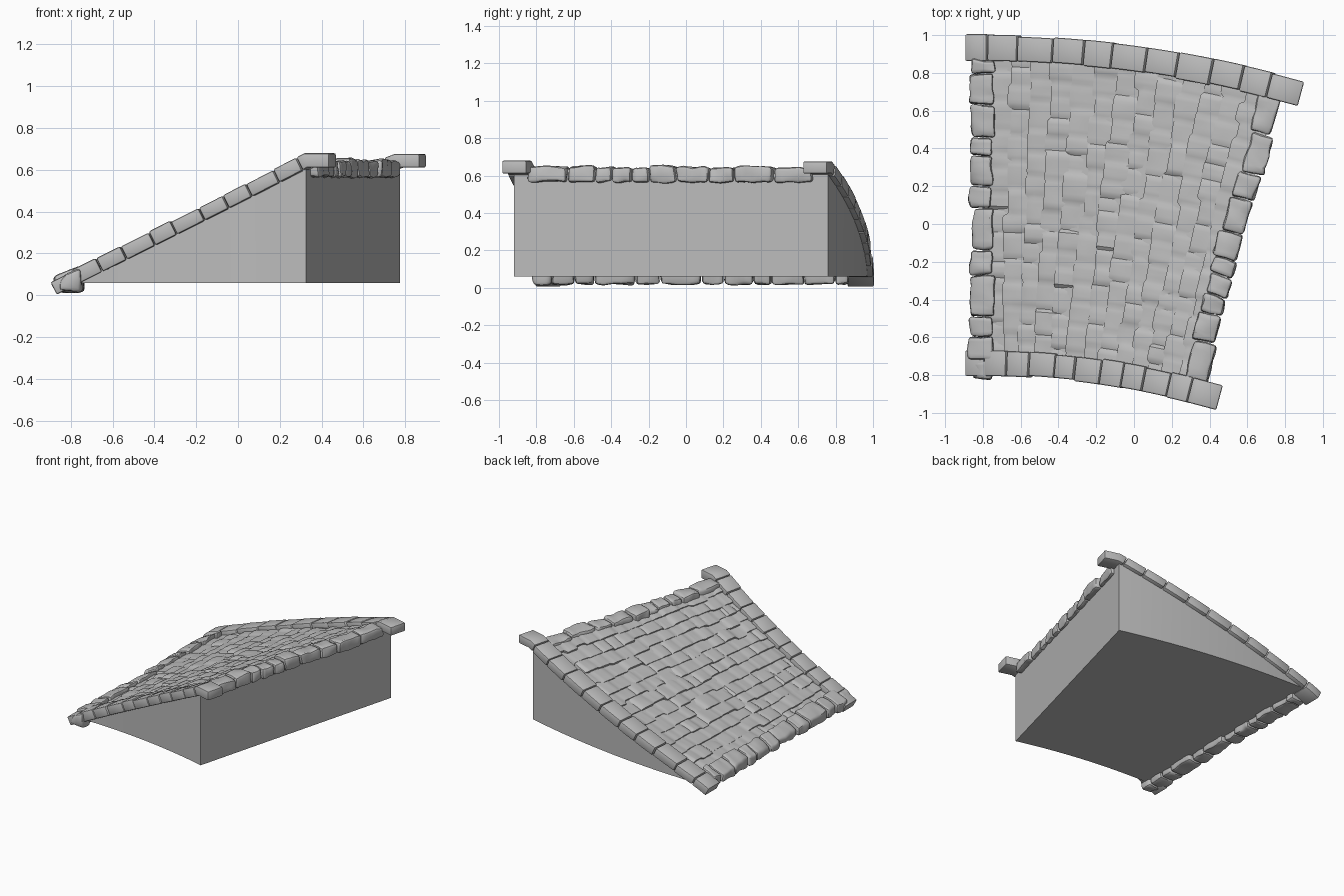
import bpy, bmesh, math, random
from mathutils import Vector, noise

random.seed(7)
old = bpy.data.objects.get("Cube")
if old:
    bpy.data.objects.remove(old, do_unlink=True)

GREY = (0.5, 0.5, 0.5, 1)
stone = bpy.data.materials.new("stone grey")
stone.use_nodes = True
stone.diffuse_color = GREY
stone.node_tree.nodes["Principled BSDF"].inputs["Base Color"].default_value = GREY

# The roof sweeps round an arc centre while it climbs
CENTRE = Vector((-0.83, -5.23, 0))
SWEEP = math.radians(15)
FRONT, BACK = 4.463, 6.20
LOW, RISE = 0.10, 0.58
OUT = Vector((math.sin(SWEEP), math.cos(SWEEP), 0))
ALONG = Vector((math.cos(SWEEP), -math.sin(SWEEP), 0))


def point(s, r, h=0.0):
    """Point at climb fraction s and radius r, h off the slope.
    Beyond 0 and 1 the path runs straight, measured in units."""
    t = SWEEP * min(max(s, 0), 1)
    out = Vector((math.sin(t), math.cos(t), 0))
    along = Vector((math.cos(t), -math.sin(t), 0))
    extra = min(s, 0) + max(s - 1, 0)
    tilt = 0.45 if s < 0.99 else 0.22 if s < 1.01 else 0
    z = LOW + RISE * min(max(s, 0), 1) + 0.5 * min(s, 0)
    lift = h * math.sqrt(1 - tilt * tilt)
    return CENTRE + out * r + along * (extra - tilt * h) + Vector((0, 0, z + lift))


def finish(name, bm, smooth=True):
    bmesh.ops.recalc_face_normals(bm, faces=bm.faces)
    mesh = bpy.data.meshes.new(name)
    bm.to_mesh(mesh)
    bm.free()
    mesh.materials.append(stone)
    ob = bpy.data.objects.new(name, mesh)
    bpy.context.collection.objects.link(ob)
    bpy.ops.object.select_all(action="DESELECT")
    ob.select_set(True)
    bpy.context.view_layer.objects.active = ob
    if smooth:
        bpy.ops.object.shade_smooth_by_angle(angle=math.radians(35))
    return ob


def loft(bm, sections):
    """Skin closed sections and cap both ends."""
    rings = [[bm.verts.new(p) for p in sec] for sec in sections]
    n = len(rings[0])
    for a, b in zip(rings, rings[1:]):
        for i in range(n):
            bm.faces.new((a[i], a[(i + 1) % n], b[(i + 1) % n], b[i]))
    bm.faces.new(rings[0][::-1])
    bm.faces.new(rings[-1])


def add_block(bm, sections, bevel, rough=0.0):
    """Add one bevelled block, optionally roughened like hewn stone."""
    part = bmesh.new()
    loft(part, sections)
    bmesh.ops.recalc_face_normals(part, faces=part.faces)
    sharp = [e for e in part.edges if e.calc_face_angle(0) > 0.8]
    bmesh.ops.bevel(part, geom=sharp, offset=bevel, segments=2, profile=0.5,
                    affect="EDGES", clamp_overlap=True)
    if rough:
        bmesh.ops.subdivide_edges(part, edges=part.edges[:], cuts=1, use_grid_fill=True)
        for v in part.verts:
            v.co += noise.noise_vector(v.co * 14) * rough
    mesh = bpy.data.meshes.new("block")
    part.to_mesh(mesh)
    part.free()
    bm.from_mesh(mesh)
    bpy.data.meshes.remove(mesh)


# Solid wedge body under the roof
STEPS = 24
body = bmesh.new()
sections = []
for i in range(STEPS + 1):
    s = 0.02 + 0.98 * i / STEPS
    a, b = point(s, FRONT), point(s, BACK)
    top = max(a.z - 0.045, 0.061)
    sections.append([Vector((p.x, p.y, z))
                     for p, z in ((a, 0.06), (b, 0.06), (b, top), (a, top))])
loft(body, sections)
finish("wedge_body", body)


# Coping blocks along both curved sides, with a level end block
def coping(name, inner, outer, count):
    bm = bmesh.new()
    cuts = [-0.07, 0.03] + [0.03 + 0.94 * (i + random.uniform(-0.12, 0.12)) / count
                            for i in range(1, count)] + [0.965, 1.125]
    for a, b in zip(cuts, cuts[1:]):
        a, b = a + 0.0015, b - 0.0015
        j = [random.uniform(-0.005, 0.005) for _ in range(3)]
        stops = [a, 1.0, b] if b > 1 else [a, (a + b) / 2, b]
        add_block(bm, [[point(s, inner + j[0], -0.07), point(s, outer + j[1], -0.07),
                        point(s, outer + j[1], j[2]), point(s, inner + j[0], j[2])]
                       for s in stops], 0.009)
    finish(name, bm)


coping("front_coping", 4.43, 4.562, 9)
coping("back_coping", 6.095, 6.23, 9)


# Rough edging stones along the low and high ends
def edging(name, start, end, place):
    bm = bmesh.new()
    r = start
    while r < end - 0.03:
        size = random.uniform(0.09, 0.24)
        stop = end if r + size > end - 0.07 else r + size
        shift, fat = random.uniform(-0.012, 0.012), random.uniform(-0.008, 0.01)
        add_block(bm, [place(r + (stop - r) * f, shift, fat)
                       for f in (0.02, 0.35, 0.65, 0.98)], 0.016, 0.012)
        r = stop
    finish(name, bm)


def low_section(r, shift, fat):
    y = CENTRE.y + r
    x = -0.81 + shift
    w = 0.058 + fat
    return [Vector((x - w, y, 0.02)), Vector((x + w, y, 0.018)),
            Vector((x + w, y, 0.135 + fat)), Vector((x - w, y, 0.085 + fat))]


def high_section(r, shift, fat):
    base = CENTRE + OUT * r
    return [base + ALONG * (d + shift) + Vector((0, 0, z))
            for d, z in ((-0.09 - fat, 0.565), (0.033, 0.565),
                         (0.033, 0.65 + fat), (-0.09 - fat, 0.642 + fat))]


edging("low_edge_stones", 4.41, 6.10, low_section)
edging("high_edge_stones", 4.54, 6.12, high_section)

# Overlapping courses of worn tiles
COURSES, COLS, SUB = 13, 96, 5
tiles = bmesh.new()
for c in range(COURSES):
    s0, s1 = 0.03 + 0.93 * c / COURSES, 0.03 + 0.93 * (c + 1) / COURSES
    joints = [4.5]
    while joints[-1] < 6.2:
        joints.append(joints[-1] + random.uniform(0.08, 0.16))
    heights = [random.uniform(-0.007, 0.006) for _ in joints]
    slips = [random.uniform(-0.012, 0.008) for _ in joints]
    rows = []
    for k in range(SUB + 2):
        f = max(k - 1, 0) / SUB
        row = []
        for i in range(COLS + 1):
            r = 4.5 + 1.65 * i / COLS
            n = max(q for q, joint in enumerate(joints) if joint <= r + 1e-6)
            gap = min(r - joints[n], (joints[n + 1] if n + 1 < len(joints) else 9) - r)
            groove = 0.006 * max(0, 1 - gap / 0.018)
            wob = noise.noise(Vector((r * 9, c * 3.1, f))) * 0.005
            h = -0.022 + heights[n] - 0.016 * f - groove + wob
            if k == 0:
                h = -0.055
            elif k == 1:
                h -= 0.004
            s = s0 + (s1 - s0) * f * 1.12 + slips[n] * (1 - f)
            row.append(tiles.verts.new(point(s, r, h)))
        rows.append(row)
    for a, b in zip(rows, rows[1:]):
        for i in range(COLS):
            tiles.faces.new((a[i], b[i], b[i + 1], a[i + 1]))
finish("roof_tiles", tiles)
